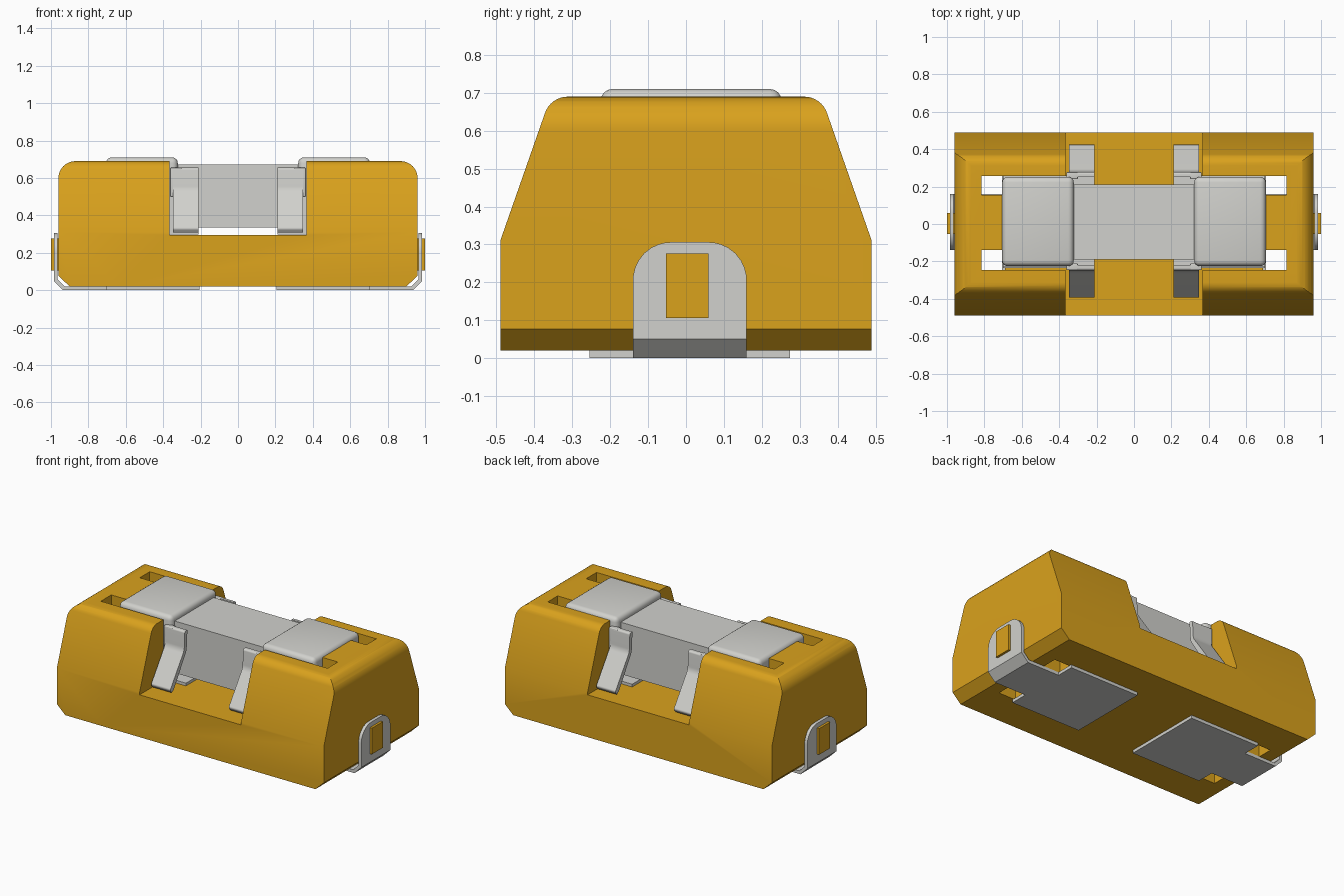
import bpy, bmesh, math
from mathutils import Vector

if "Cube" in bpy.data.objects:
    bpy.data.objects.remove(bpy.data.objects["Cube"], do_unlink=True)


def material(name, rgb):
    m = bpy.data.materials.new(name)
    m.use_nodes = True
    m.diffuse_color = (*rgb, 1)
    m.node_tree.nodes["Principled BSDF"].inputs["Base Color"].default_value = (*rgb, 1)
    return m


AMBER = material("amber plastic", (0.70, 0.36, 0.012))
METAL = material("grey metal", (0.64, 0.64, 0.61))
YC = 0.015  # the metal parts sit slightly behind the middle


def fillet(corners):
    """Corners are (a, b) or (a, b, setback); a setback gives a round corner."""
    out, n = [], len(corners)
    for i, c in enumerate(corners):
        p = Vector(c[:2])
        if len(c) == 2:
            out.append(p)
            continue
        u = (Vector(corners[i - 1][:2]) - p).normalized()
        v = (Vector(corners[(i + 1) % n][:2]) - p).normalized()
        center = p + (u + v).normalized() * (c[2] / math.cos(u.angle(v) / 2))
        start, end = p + u * c[2] - center, p + v * c[2] - center
        out += [center + start.lerp(end, k / 8).normalized() * start.length
                for k in range(9)]
    return out


def prism(name, corners, axis, lo, hi, mat, bevel=0):
    """Extrude a profile along x, y or z; the profile uses the other two axes."""
    place = {"x": lambda p, t: (t, p.x, p.y),
             "y": lambda p, t: (p.x, t, p.y),
             "z": lambda p, t: (p.x, p.y, t)}[axis]
    pts = fillet(corners)
    bm = bmesh.new()
    ends = [[bm.verts.new(place(p, t)) for p in pts] for t in (lo, hi)]
    for ring in ends:
        bm.faces.new(ring)
    for i in range(len(pts)):
        j = (i + 1) % len(pts)
        bm.faces.new((ends[0][i], ends[0][j], ends[1][j], ends[1][i]))
    bmesh.ops.recalc_face_normals(bm, faces=bm.faces)
    if bevel:
        bmesh.ops.bevel(bm, geom=bm.edges[:], offset=bevel, segments=4,
                        profile=0.5, affect="EDGES", clamp_overlap=True)
    mesh = bpy.data.meshes.new(name)
    bm.to_mesh(mesh)
    bm.free()
    mesh.materials.append(mat)
    ob = bpy.data.objects.new(name, mesh)
    bpy.context.collection.objects.link(ob)
    return ob


def box(name, x, y, z, mat, bevel=0):
    (x0, x1), (y0, y1) = sorted(x), sorted(y)
    rect = [(x0, y0), (x1, y0), (x1, y1), (x0, y1)]
    return prism(name, rect, "z", *z, mat, bevel)


def flip(points, s):
    return [(p[0] * s, *p[1:]) for p in points]


def symmetric(half):
    return half + flip(half, -1)[::-1]


def combine(target, tool, operation):
    mod = target.modifiers.new("cut", "BOOLEAN")
    mod.operation, mod.object, mod.solver = operation, tool, "EXACT"
    graph = bpy.context.evaluated_depsgraph_get()
    result = bpy.data.meshes.new_from_object(target.evaluated_get(graph))
    target.modifiers.clear()
    target.data = result
    bpy.data.objects.remove(tool, do_unlink=True)


# Housing: tapered side profile crossed with the slotted front profile
side = symmetric([(0.49, 0.02), (0.49, 0.31), (0.357, 0.69, 0.045)])
front = symmetric([(0.90, 0.02), (0.96, 0.077), (0.96, 0.69, 0.09),
                   (0.365, 0.69), (0.365, 0.295)])
housing = prism("housing", side, "x", -1.1, 1.1, AMBER)
combine(housing, prism("front_cutter", front, "y", -0.7, 0.7, AMBER), "INTERSECT")

for s in (1, -1):
    # Fuse pocket, with two through notches at its outer end
    pocket = box("pocket", (s * 0.33, s * 0.705), (-0.245, 0.257), (0.296, 0.9), AMBER)
    combine(housing, pocket, "DIFFERENCE")
    for y in ((-0.245, -0.138), (0.155, 0.257)):
        notch = box("notch", (s * 0.69, s * 0.815), y, (-0.1, 0.9), AMBER)
        combine(housing, notch, "DIFFERENCE")

# Fuse body
box("fuse_body", (-0.4, 0.4), (-0.19, 0.21), (0.335, 0.672), METAL)

for s, tag in ((1, "left"), (-1, "right")):
    # Fuse end cap
    box(tag + "_fuse_cap", (s * 0.322, s * 0.705), (-0.225, 0.252),
        (0.315, 0.71), METAL, 0.03)

    # Terminal: pad and neck under the housing, bent up the end
    box(tag + "_terminal_pad", (s * 0.205, s * 0.705), (-0.255, 0.275), (0, 0.02), METAL)
    bend = [(0.70, 0), (0.935, 0), (0.985, 0.05), (0.985, 0.12),
            (0.965, 0.12), (0.965, 0.058), (0.927, 0.02), (0.70, 0.02)]
    prism(tag + "_terminal_bend", flip(bend, s), "y", -0.14, 0.16, METAL)
    upright = [(-0.14, 0.12), (0.16, 0.12), (0.16, 0.306, 0.1), (-0.14, 0.306, 0.1)]
    prism(tag + "_terminal_upright", upright, "x", s * 0.965, s * 0.985, METAL)

    # Locking peg through the terminal
    box(tag + "_locking_peg", (s * 0.93, s), (-0.053, 0.06), (0.106, 0.276), AMBER)

    # Clip: floor, side walls and flared tabs
    box(tag + "_clip_floor", (s * 0.21, s * 0.70), (-0.235, 0.253),
        (0.297, 0.315), METAL)
    for f, where in ((-1, "front"), (1, "back")):
        wall = (YC + f * 0.225, YC + f * 0.245)
        box(f"{tag}_{where}_clip_wall", (s * 0.345, s * 0.70), wall, (0.3, 0.535), METAL)
        box(f"{tag}_{where}_clip_link", (s * 0.30, s * 0.362),
            (YC + f * 0.225, YC + f * 0.262), (0.5, 0.655), METAL, 0.006)
        tab = [(0.235, 0.655), (0.262, 0.655, 0.012), (0.268, 0.535, 0.02),
               (0.412, 0.33, 0.01), (0.395, 0.308), (0.375, 0.322), (0.243, 0.525, 0.02)]
        tab = [(YC + f * p[0], *p[1:]) for p in tab]
        prism(f"{tag}_{where}_clip_tab", tab, "x", s * 0.21, s * 0.348, METAL)

# Smooth rounded areas while keeping edges sharp
bpy.ops.object.select_all(action="DESELECT")
for ob in bpy.context.collection.objects:
    if ob.type == "MESH":
        ob.select_set(True)
        bpy.context.view_layer.objects.active = ob
bpy.ops.object.shade_smooth_by_angle(angle=math.radians(28))
